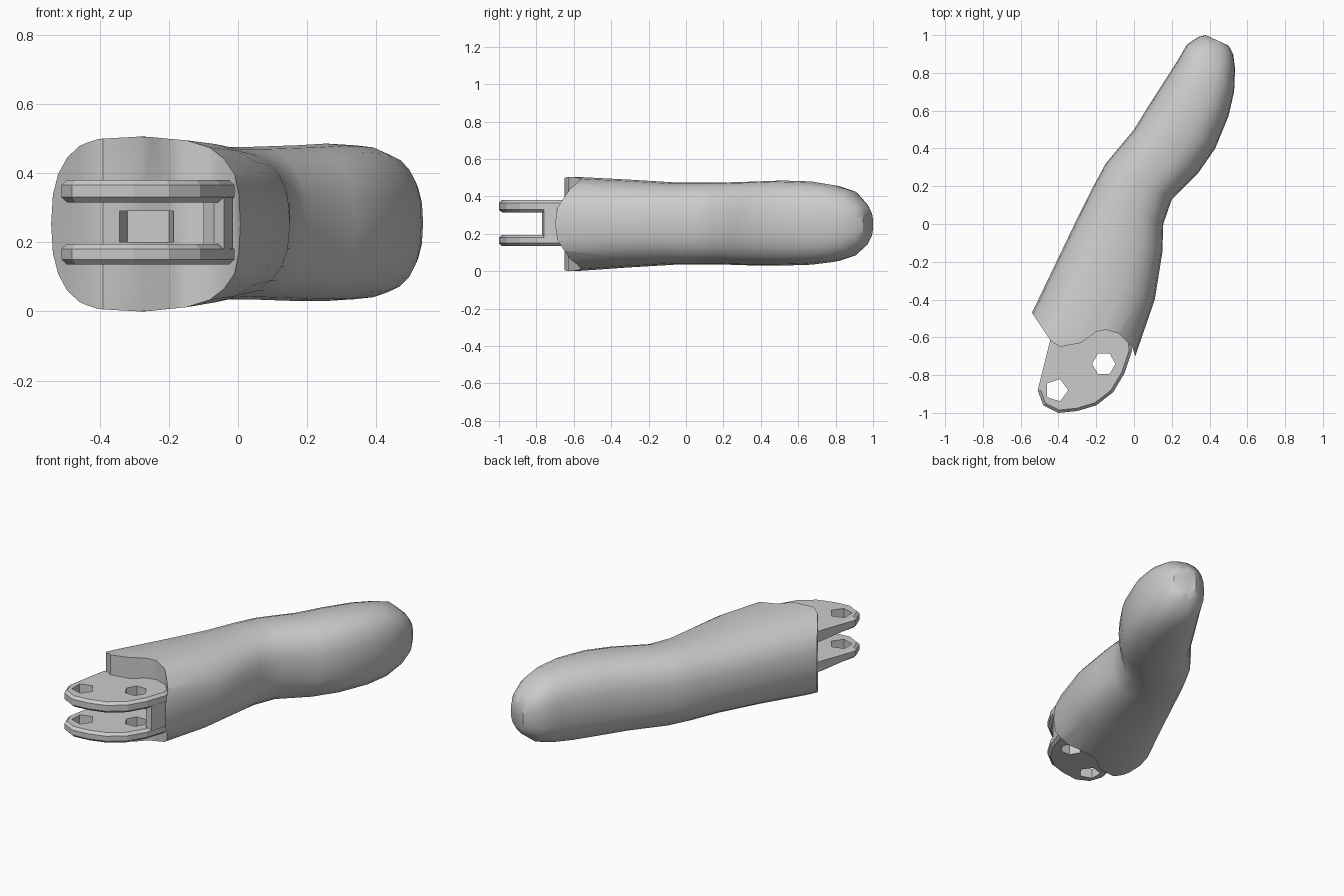
import bpy, bmesh, math

if "Cube" in bpy.data.objects:
    bpy.data.objects.remove(bpy.data.objects["Cube"], do_unlink=True)

grey = bpy.data.materials.new("light_grey")
grey.use_nodes = True
grey.diffuse_color = (0.6, 0.6, 0.6, 1)
grey.node_tree.nodes["Principled BSDF"].inputs["Base Color"].default_value = (0.6, 0.6, 0.6, 1)


def finish(name, bm):
    bmesh.ops.recalc_face_normals(bm, faces=bm.faces)
    mesh = bpy.data.meshes.new(name)
    bm.to_mesh(mesh)
    bm.free()
    mesh.materials.append(grey)
    obj = bpy.data.objects.new(name, mesh)
    bpy.context.collection.objects.link(obj)
    return obj


def prism(name, outline, z0, z1, bevel=0):
    """Extrude a plan outline between two heights, optionally chamfering its rims."""
    bm = bmesh.new()
    face = bm.faces.new([bm.verts.new((x, y, z0)) for x, y in outline])
    new = bmesh.ops.extrude_face_region(bm, geom=[face])["geom"]
    for v in new:
        if isinstance(v, bmesh.types.BMVert):
            v.co.z = z1
    if bevel:
        rims = [e for e in bm.edges if abs(e.verts[0].co.z - e.verts[1].co.z) < 1e-5]
        bmesh.ops.bevel(bm, geom=rims, offset=bevel, segments=1, affect='EDGES')
    return finish(name, bm)


def activate(obj):
    bpy.ops.object.select_all(action='DESELECT')
    obj.select_set(True)
    bpy.context.view_layer.objects.active = obj


def cut(obj, cutter):
    mod = obj.modifiers.new("cut", 'BOOLEAN')
    mod.operation = 'DIFFERENCE'
    mod.solver = 'EXACT'
    mod.object = cutter
    activate(obj)
    bpy.ops.object.modifier_apply(modifier=mod.name)
    bpy.data.objects.remove(cutter, do_unlink=True)


# Finger shell: left edge, right edge, bottom and top of each cross-section
stations = [
    ((-.66, -.70), (-.08, -.93), 0, .505),
    ((-.54, -.47), (.00, -.72), 0, .505),
    ((-.42, -.22), (.11, -.40), .02, .49),
    ((-.30, .03), (.15, -.15), .035, .475),
    ((-.22, .19), (.155, .0), .035, .475),
    ((-.15, .32), (.20, .13), .035, .475),
    ((.00, .50), (.34, .27), .03, .48),
    ((.08, .63), (.43, .40), .03, .485),
    ((.17, .77), (.50, .57), .035, .48),
    ((.24, .88), (.53, .70), .05, .46),
    ((.28, .95), (.535, .82), .08, .43),
    ((.34, .99), (.525, .90), .13, .37),
    ((.38, 1.0), (.50, .945), .17, .33),
]
SIDES = 24


def rounded(v):
    return math.copysign(abs(v) ** 0.8, v)


bm = bmesh.new()
rings = []
for (lx, ly), (rx, ry), lo, hi in stations:
    ring = []
    for i in range(SIDES):
        a = 2 * math.pi * i / SIDES
        t = (1 + rounded(math.cos(a))) / 2
        h = (1 + rounded(math.sin(a))) / 2
        ring.append(bm.verts.new((lx + (rx - lx) * t, ly + (ry - ly) * t, lo + (hi - lo) * h)))
    rings.append(ring)
for a, b in zip(rings, rings[1:]):
    for i in range(SIDES):
        j = (i + 1) % SIDES
        bm.faces.new((a[i], a[j], b[j], b[i]))
bm.faces.new(rings[0])
bm.faces.new(rings[-1])
shell = finish("finger_shell", bm)

# Scooped knuckle end and the pocket between the hinge plates
cut(shell, prism("end_cutter", [
    (-.9, -.35), (-.62, -.35), (-.54, -.47), (-.44, -.62), (-.39, -.65), (-.28, -.63),
    (-.2, -.57), (-.15, -.56), (-.08, -.58), (-.01, -.65), (.02, -.74), (.2, -1.2), (-.9, -1.2)],
    -.3, .8))
cut(shell, prism("pocket_cutter", [(-.36, -.8), (-.32, -.45), (-.2, -.45), (-.16, -.8)], .2, .29))
activate(shell)
bpy.ops.object.shade_smooth_by_angle(angle=math.radians(35))

# Pair of hinge plates with pin holes
plate_outline = [
    (-.42, -.52), (-.45, -.64), (-.51, -.88), (-.48, -.96), (-.4, -1), (-.3, -.99),
    (-.2, -.96), (-.11, -.89), (-.05, -.79), (-.01, -.67), (-.03, -.52)]
pin_holes = [(-.41, -.88, 5), (-.16, -.74, 6)]
for name, z0, z1 in (("lower_hinge_plate", .135, .195), ("upper_hinge_plate", .315, .38)):
    plate = prism(name, plate_outline, z0, z1, 0.015)
    for cx, cy, n in pin_holes:
        ring = [(cx + .062 * math.cos(2 * math.pi * k / n), cy + .062 * math.sin(2 * math.pi * k / n))
                for k in range(n)]
        cut(plate, prism("hole_cutter", ring, 0, .6))

# Web joining the plates at the knuckle
prism("hinge_web", [(-.1, -.55), (-.1, -.73), (-.07, -.77), (-.04, -.76), (-.015, -.68), (-.02, -.55)],
      .16, .35)
